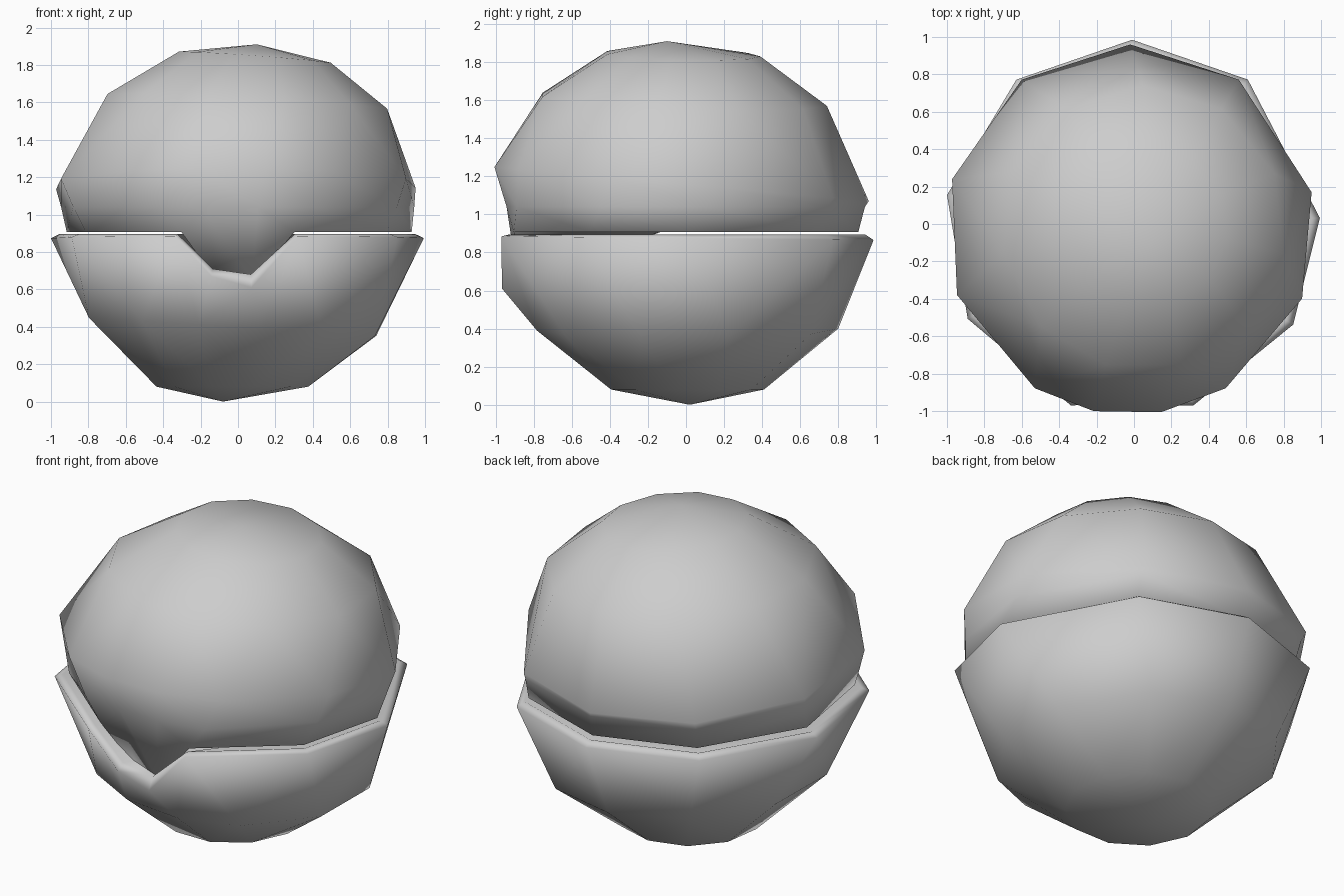
import bpy, bmesh
from math import sin, cos, radians

if "Cube" in bpy.data.objects:
    bpy.data.objects.remove(bpy.data.objects["Cube"], do_unlink=True)

grey = bpy.data.materials.new("plain grey")
grey.use_nodes = True
shade = (0.61, 0.61, 0.61, 1)
grey.diffuse_color = shade
grey.node_tree.nodes["Principled BSDF"].inputs["Base Color"].default_value = shade

# Directions of the rim corners, starting at the front notch
RIM = [-109, -98, -85, -71, -31, 3, 52, 90, 128, 170, 209]
COUNT = len(RIM)


def ring(bm, radius, z, even=0.0, centre=(0, 0), lean=(0, 0), notch=None):
    """One loop of corners; even spreads them out, lean tips the loop down
    towards +x and +y, notch gives (radius, z) of the two front corners."""
    loop = []
    for i, angle in enumerate(RIM):
        spread = -90 + (i - 1.5) * 360 / COUNT
        a = radians(angle + (spread - angle) * even)
        r, h = radius, z - lean[0] * cos(a) - lean[1] * sin(a)
        if notch and i in (1, 2):
            r, h = notch[i - 1]
        loop.append(bm.verts.new((centre[0] + r * cos(a), centre[1] + r * sin(a), h)))
    return loop


def reach(u, v):
    """Distance of an edge's midpoint from the upright axis."""
    return (u.co + v.co).xy.length


def shell(name, start, rings, end):
    """Closed faceted shell: a start point, loops of corners and an end point."""
    bm = bmesh.new()
    loops = [ring(bm, **r) for r in rings]
    first, last = bm.verts.new(start), bm.verts.new(end)
    for i in range(COUNT):
        j = (i + 1) % COUNT
        bm.faces.new((first, loops[0][j], loops[0][i]))
        bm.faces.new((last, loops[-1][i], loops[-1][j]))
        for a, b in zip(loops, loops[1:]):
            # Split each panel along its outer diagonal so it bulges outward
            if reach(a[i], b[j]) > reach(a[j], b[i]):
                panels = (a[i], a[j], b[j]), (a[i], b[j], b[i])
            else:
                panels = (a[i], a[j], b[i]), (a[j], b[j], b[i])
            for panel in panels:
                bm.faces.new(panel)
    bmesh.ops.recalc_face_normals(bm, faces=bm.faces)
    for f in bm.faces:
        f.smooth = True
    mesh = bpy.data.meshes.new(name)
    bm.to_mesh(mesh)
    bm.free()
    mesh.materials.append(grey)
    obj = bpy.data.objects.new(name, mesh)
    bpy.context.collection.objects.link(obj)


# Lower bowl with a bevelled lip that dips at the front
shell("lower_bowl", (-0.08, 0.02, 0), [
    dict(radius=0.41, z=0.08, even=1, centre=(-0.03, 0)),
    dict(radius=0.8, z=0.4, even=0.6, centre=(-0.03, 0), lean=(0.05, 0)),
    dict(radius=1.005, z=0.875, centre=(-0.01, -0.02), lean=(0, 0.01),
         notch=[(0.95, 0.67), (0.95, 0.61)]),
    dict(radius=0.96, z=0.895, centre=(-0.01, -0.02),
         notch=[(0.91, 0.71), (0.91, 0.68)]),
], (0, 0, 0.5))

# Upper dome with a recessed tab reaching down behind the dip
shell("upper_dome", (0, 0, 0.96), [
    dict(radius=0.93, z=0.907, centre=(0, -0.025),
         notch=[(0.8, 0.64), (0.86, 0.64)]),
    dict(radius=0.96, z=1.04, even=0.2, centre=(-0.01, -0.02),
         notch=[(0.92, 1.04), (0.93, 1.04)]),
    dict(radius=0.99, z=1.16, even=0.4, centre=(-0.02, -0.03), lean=(0, 0.09)),
    dict(radius=0.76, z=1.6, even=0.9, centre=(0.05, -0.02), lean=(0.04, 0.03)),
    dict(radius=0.41, z=1.84, even=1, centre=(0.09, -0.02), lean=(0.03, 0.01)),
], (0.1, -0.1, 1.91))
